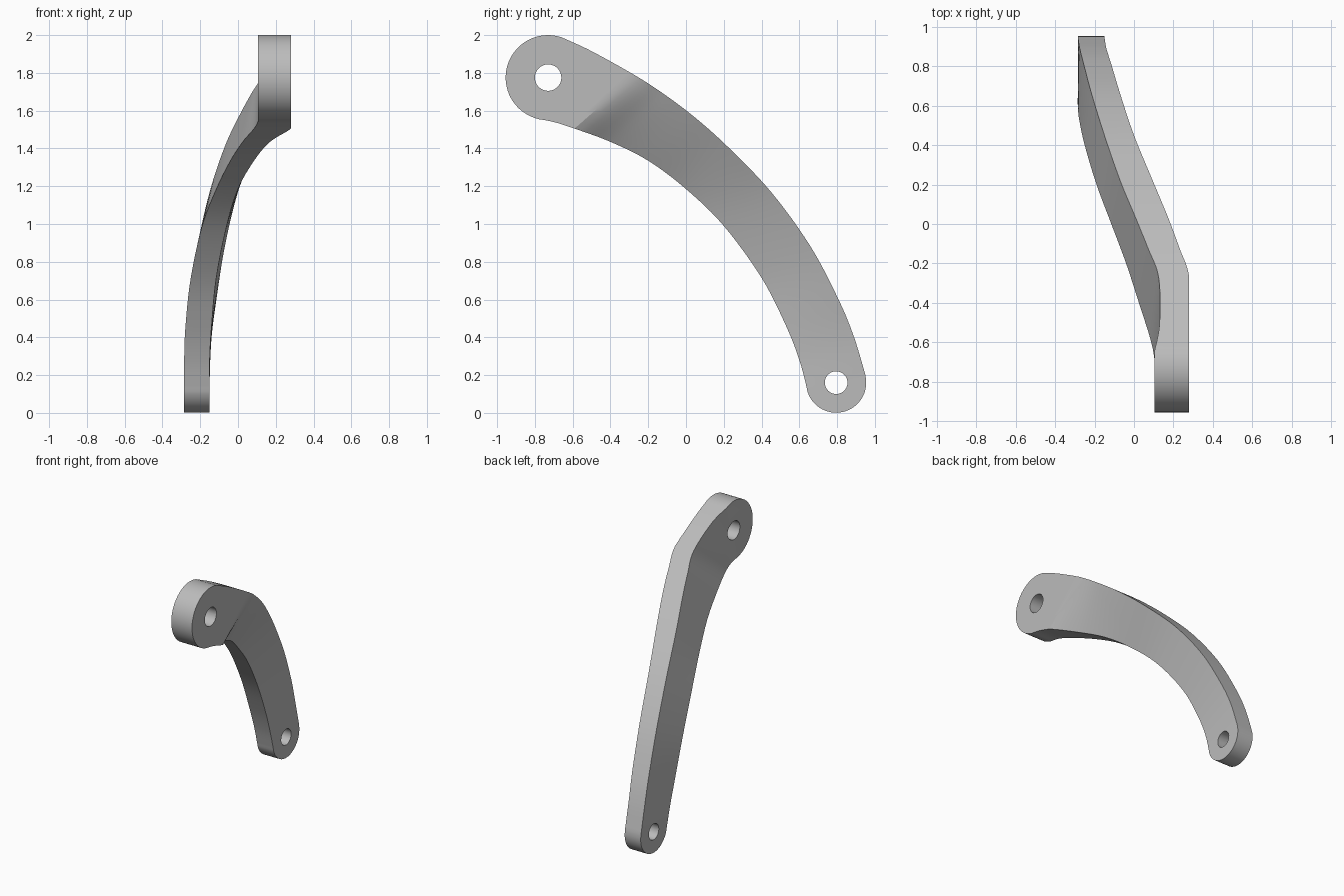
import bpy, bmesh, math
from mathutils import Vector

if "Cube" in bpy.data.objects:
    bpy.data.objects.remove(bpy.data.objects["Cube"])

# Cross-sections along the arm:
# inner y, z, right x, left x, then outer y, z, right x, left x
SECTIONS = [
    (-.78, 1.555, .28, .105, -.64, 1.98, .28, .105),
    (-.70, 1.54, .28, .105, -.50, 1.915, .28, .130),
    (-.59, 1.505, .28, .085, -.27, 1.787, .28, .125),
    (-.40, 1.435, .17, .025, -.12, 1.69, .23, .070),
    (-.20, 1.335, .085, -.04, .04, 1.57, .17, .005),
    (0, 1.185, 0, -.115, .22, 1.41, .095, -.07),
    (.20, .99, -.06, -.19, .45, 1.17, 0, -.15),
    (.40, .715, -.115, -.25, .66, .88, -.07, -.215),
    (.53, .46, -.14, -.278, .81, .595, -.115, -.255),
    (.60, .28, -.15, -.285, .89, .40, -.14, -.275),
    (.64, .13, -.15, -.285, .95, .20, -.15, -.285),
]
BIG = (-.73, 1.775, .225, .07)      # y, z, end radius, hole radius
SMALL = (.795, .16, .159, .06)
STEPS, ACROSS = 6, 8


def catmull(a, b, c, d, t):
    return .5 * (2*b + (c - a)*t + (2*a - 5*b + 4*c - d)*t*t + (3*b - a - 3*c + d)*t**3)


def smooth_sections():
    n = len(SECTIONS)
    rows = []
    for i in range(n - 1):
        pts = [SECTIONS[max(0, min(n - 1, i + k))] for k in (-1, 0, 1, 2)]
        for s in range(STEPS):
            row = [catmull(*v, s / STEPS) for v in zip(*pts)]
            # the big eye is flat, with a crisp bend at its edge
            row[2], row[6] = (.28, .28) if i < 2 else (min(row[2], .28), min(row[6], .28))
            row[3] = min(row[3], .105)
            rows.append(row)
    return rows + [list(SECTIONS[-1])]


# Lofted arm
bm = bmesh.new()
right, left = [], []
for iy, iz, ir, il, oy, oz, orr, ol in smooth_sections():
    for side, xi, xo in ((right, ir, orr), (left, il, ol)):
        a, b = Vector((xi, iy, iz)), Vector((xo, oy, oz))
        side.append([bm.verts.new(a.lerp(b, k / ACROSS)) for k in range(ACROSS + 1)])
for i in range(len(right) - 1):
    for side in (right, left):
        for k in range(ACROSS):
            bm.faces.new((side[i][k], side[i + 1][k], side[i + 1][k + 1], side[i][k + 1]))
    for k in (0, ACROSS):
        bm.faces.new((right[i][k], right[i + 1][k], left[i + 1][k], left[i][k]))


# Rounded ends
def round_end(i, eye, turn):
    cy, cz, r, _ = eye
    o, q = right[i][-1].co, right[i][0].co
    a0 = math.atan2(o.z - cz, o.y - cy)
    sweep = turn * ((turn * (math.atan2(q.z - cz, q.y - cy) - a0)) % math.tau)
    loops = []
    for side in (right, left):
        x = side[i][0].co.x
        arc = [bm.verts.new((x, cy + r * math.cos(a0 + sweep * k / 32),
                             cz + r * math.sin(a0 + sweep * k / 32))) for k in range(1, 32)]
        bm.faces.new(side[i] + arc)
        loops.append([side[i][-1]] + arc + [side[i][0]])
    for k in range(32):
        bm.faces.new((loops[0][k], loops[0][k + 1], loops[1][k + 1], loops[1][k]))


round_end(0, BIG, 1)
round_end(-1, SMALL, -1)
bmesh.ops.recalc_face_normals(bm, faces=bm.faces)
mesh = bpy.data.meshes.new("lever_arm")
bm.to_mesh(mesh)
bm.free()
arm = bpy.data.objects.new("lever_arm", mesh)
bpy.context.collection.objects.link(arm)
grey = bpy.data.materials.new("light grey metal")
grey.diffuse_color = (.5, .5, .5, 1)
grey.use_nodes = True
grey.node_tree.nodes["Principled BSDF"].inputs["Base Color"].default_value = grey.diffuse_color
mesh.materials.append(grey)

# Pivot holes
for cy, cz, _, hole in (BIG, SMALL):
    bpy.ops.mesh.primitive_cylinder_add(vertices=48, radius=hole, depth=2,
                                        location=(0, cy, cz), rotation=(0, math.pi / 2, 0))
    cutter = bpy.context.object
    cutter.name = "hole_cutter"
    cutter.hide_render = True
    mod = arm.modifiers.new("hole", 'BOOLEAN')
    mod.operation, mod.solver, mod.object = 'DIFFERENCE', 'EXACT', cutter
    bpy.context.view_layer.objects.active = arm
    bpy.ops.object.modifier_apply(modifier=mod.name)
    bpy.data.objects.remove(cutter)

bpy.ops.object.select_all(action='DESELECT')
arm.select_set(True)
bpy.context.view_layer.objects.active = arm
bpy.ops.object.shade_smooth_by_angle(angle=math.radians(20))
